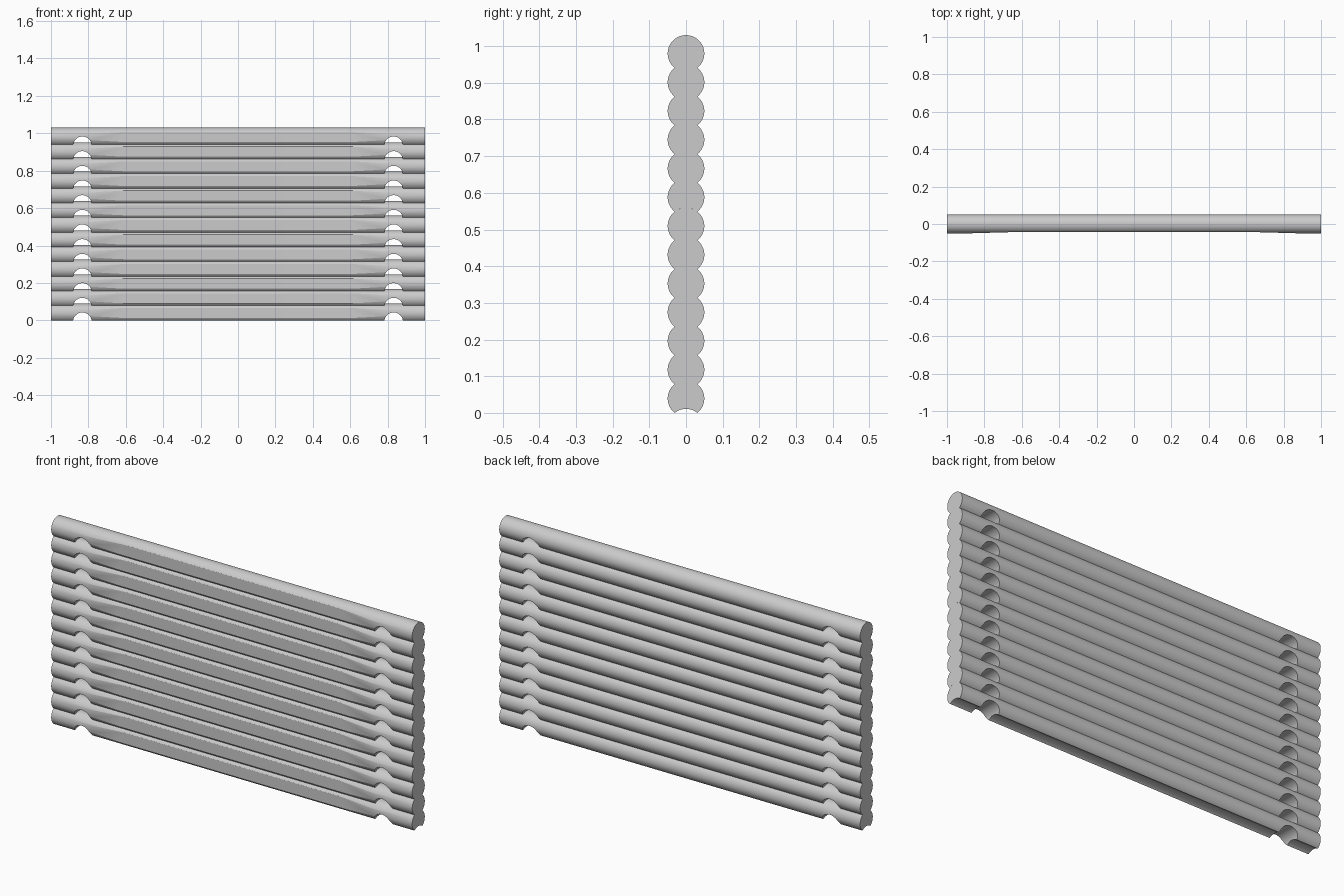
import bpy, bmesh, math

if "Cube" in bpy.data.objects:
    bpy.data.objects.remove(bpy.data.objects["Cube"])

R = 0.05          # log radius
STEP = 0.0784     # spacing between logs
COUNT = 13
C0 = STEP / 2     # height of the lowest log's centre


def prism(name, pts, direction):
    """Extrude a closed outline of 3D points along a vector."""
    bm = bmesh.new()
    face = bm.faces.new([bm.verts.new(p) for p in pts])
    res = bmesh.ops.extrude_face_region(bm, geom=[face])
    moved = [g for g in res["geom"] if isinstance(g, bmesh.types.BMVert)]
    bmesh.ops.translate(bm, verts=moved, vec=direction)
    bmesh.ops.recalc_face_normals(bm, faces=bm.faces)
    me = bpy.data.meshes.new(name)
    bm.to_mesh(me)
    bm.free()
    ob = bpy.data.objects.new(name, me)
    bpy.context.collection.objects.link(ob)
    return ob


# Log cross-section: round outside, underside coped to sit on the log below
half = math.asin((STEP / 2) / R)
N, M = 52, 16
outer = [(-half + (math.pi + 2 * half) * i / N) for i in range(N + 1)]
section = [(R * math.cos(a), R * math.sin(a)) for a in outer]
cope = [(math.pi - half - (math.pi - 2 * half) * i / M) for i in range(1, M)]
section += [(R * math.cos(a), R * math.sin(a) - STEP) for a in cope]
log = prism("log_01", [(-1, y, z) for y, z in section], (2, 0, 0))

# Cutters: two round cross-log notches and the planed inner face
cutters = []
for side in (-1, 1):
    ring = [(side * 0.832 + R * math.cos(2 * math.pi * i / 48), -0.2,
             -0.008 - C0 + R * math.sin(2 * math.pi * i / 48)) for i in range(48)]
    cutters.append(prism("notch_cutter", ring, (0, 0.4, 0)))
face = [(-0.9, -0.0505), (-0.6, -0.042), (0.6, -0.042), (0.9, -0.0505),
        (0.9, -0.2), (-0.9, -0.2)]
cutters.append(prism("planed_face_cutter", [(x, y, -0.1) for x, y in face], (0, 0, 0.2)))

for c in cutters:
    mod = log.modifiers.new("cut", 'BOOLEAN')
    mod.operation = 'DIFFERENCE'
    mod.solver = 'EXACT'
    mod.object = c

# Bake the cut log, then drop the cutters
bpy.context.view_layer.update()
deps = bpy.context.evaluated_depsgraph_get()
mesh = bpy.data.meshes.new_from_object(log.evaluated_get(deps))
log.modifiers.clear()
log.data = mesh
for c in cutters:
    bpy.data.objects.remove(c)
for p in mesh.polygons:
    p.use_smooth = True
mesh.set_sharp_from_angle(angle=math.radians(20))

# Stack the logs into a wall
log.location.z = C0
for i in range(1, COUNT):
    ob = bpy.data.objects.new("log_%02d" % (i + 1), mesh)
    ob.location.z = C0 + i * STEP
    bpy.context.collection.objects.link(ob)
